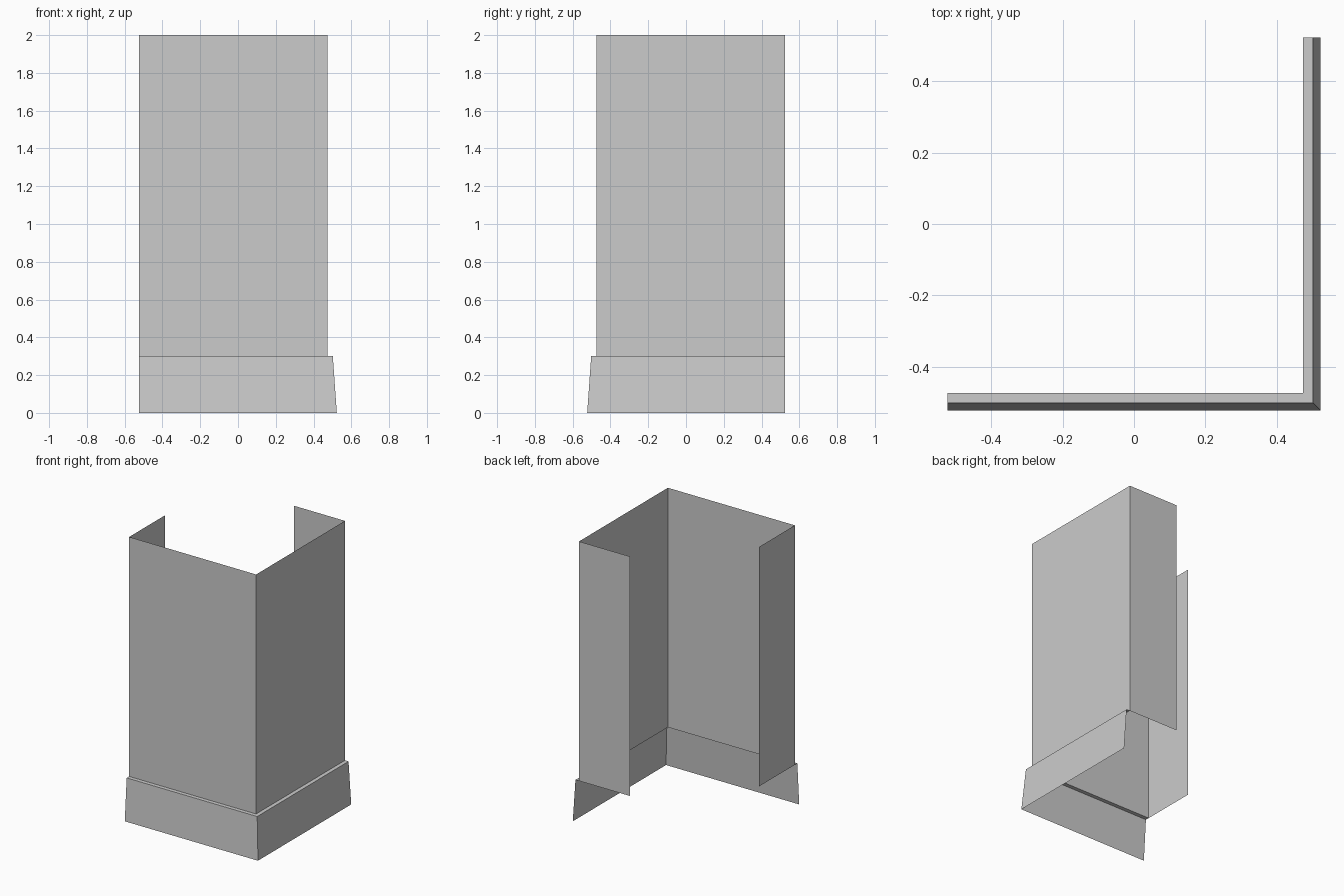
import bpy

if "Cube" in bpy.data.objects:
    bpy.data.objects.remove(bpy.data.objects["Cube"])

END = 0.523     # outer ends of the two walls
WALL = 0.474    # distance of the wall faces from the centre
RETURN = 0.40   # length of the folded-back side strips
TOP, LEDGE = 2.0, 0.30


def sheet(name, rows):
    """Join successive rows of points with quads into one thin sheet."""
    n = len(rows[0])
    verts = [p for row in rows for p in row]
    faces = [(r * n + i, r * n + i + 1, (r + 1) * n + i + 1, (r + 1) * n + i)
             for r in range(len(rows) - 1) for i in range(n - 1)]
    mesh = bpy.data.meshes.new(name)
    mesh.from_pydata(verts, [], faces)
    mesh.update()
    obj = bpy.data.objects.new(name, mesh)
    bpy.context.collection.objects.link(obj)
    return obj


# Corner walls with a return strip at each free end
plan = [(-END, -WALL + RETURN), (-END, -WALL), (WALL, -WALL),
        (WALL, END), (WALL - RETURN, END)]
sheet("corner_walls", [[(x, y, z) for x, y in plan] for z in (LEDGE, TOP)])

# Sloped plinth and its flat ledge, swept around the corner and open at the ends
profile = [(0.523, 0.0), (0.502, LEDGE), (WALL, LEDGE)]
sheet("plinth", [[(-END, -d, z), (d, -d, z), (d, END, z)] for d, z in profile])
